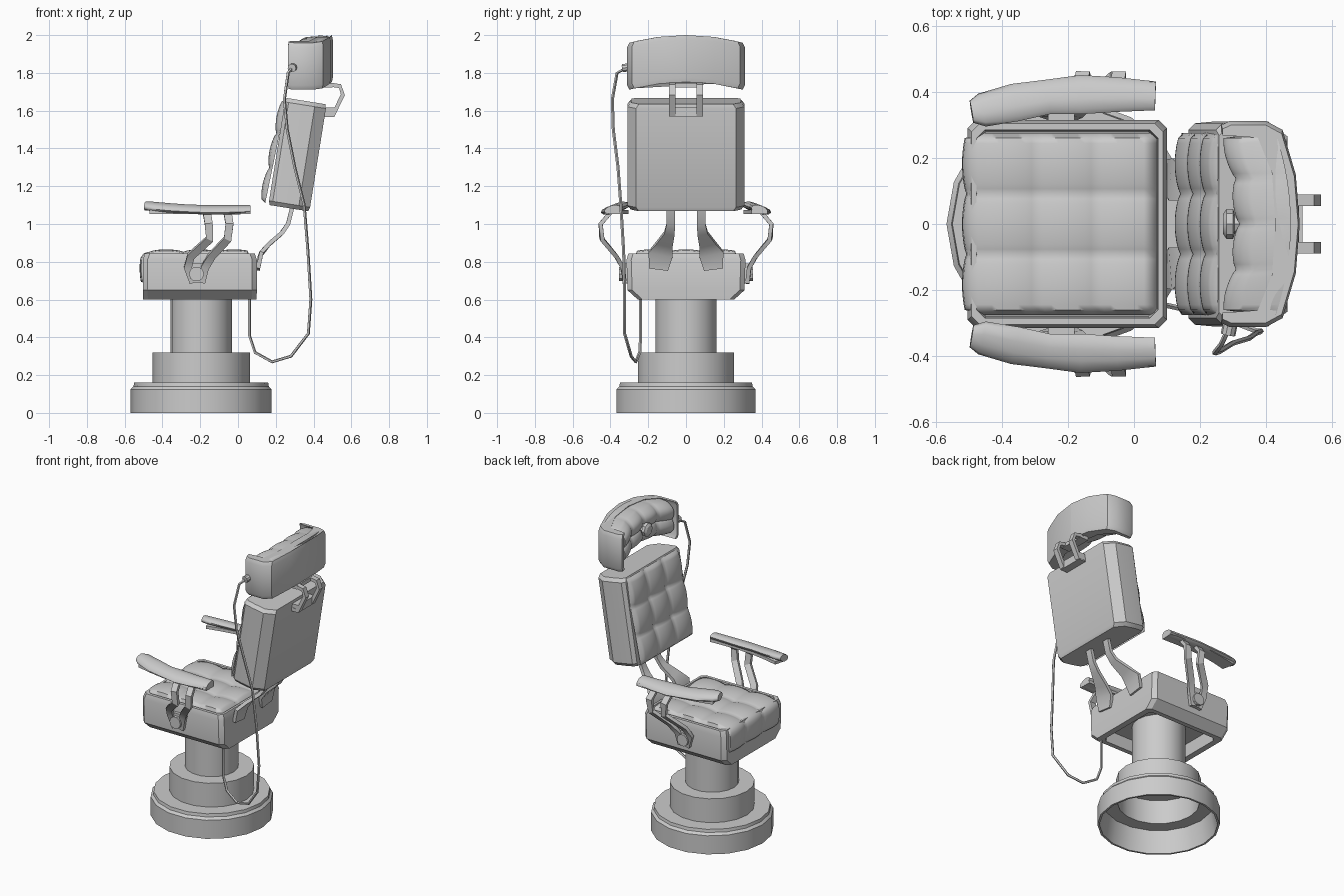
import bpy, bmesh
from math import sin, cos, pi, radians
from mathutils import Vector

cube = bpy.data.objects.get("Cube")
if cube:
    bpy.data.objects.remove(cube)

grey = bpy.data.materials.new("plain_grey")
grey.use_nodes = True
COLOUR = (0.6, 0.6, 0.6, 1)
grey.diffuse_color = COLOUR
grey.node_tree.nodes["Principled BSDF"].inputs["Base Color"].default_value = COLOUR


def finish(name, bm, angle=30):
    bmesh.ops.recalc_face_normals(bm, faces=bm.faces)
    mesh = bpy.data.meshes.new(name)
    bm.to_mesh(mesh)
    bm.free()
    mesh.materials.append(grey)
    obj = bpy.data.objects.new(name, mesh)
    bpy.context.collection.objects.link(obj)
    bpy.ops.object.select_all(action="DESELECT")
    obj.select_set(True)
    bpy.context.view_layer.objects.active = obj
    bpy.ops.object.shade_smooth_by_angle(angle=radians(angle))
    return obj


def loft(name, rings, angle=30):
    """Skin a row of equal rings and cap both ends."""
    bm = bmesh.new()
    rows = [[bm.verts.new(p) for p in ring] for ring in rings]
    n = len(rows[0])
    for a, b in zip(rows, rows[1:]):
        for i in range(n):
            j = (i + 1) % n
            bm.faces.new((a[i], a[j], b[j], b[i]))
    bm.faces.new(rows[0])
    bm.faces.new(rows[-1])
    return finish(name, bm, angle)


def disc(r, z, sides, cx):
    return [(cx + r * cos(2 * pi * i / sides), r * sin(2 * pi * i / sides), z) for i in range(sides)]


def chamfered(cx, hx, hy, z, c=0.025):
    quarter = [(hx, hy - c), (hx - c, hy)]
    pts = quarter + [(-x, y) for x, y in reversed(quarter)]
    pts += [(-x, -y) for x, y in pts]
    return [(cx + x, y, z) for x, y in pts]


SQUARE = [(-.5, -.5), (.5, -.5), (.5, .5), (-.5, .5)]
OVAL = [(cos(pi * i / 5) / 2, sin(pi * i / 5) / 2) for i in range(10)]


def sweep(name, path, widths, thick, across, section=SQUARE, angle=30):
    """Run a section along a path; its width lies along the given axis."""
    pts = [Vector(p) for p in path]
    rings = []
    for i, p in enumerate(pts):
        t = (pts[min(i + 1, len(pts) - 1)] - pts[max(i - 1, 0)]).normalized()
        n = t.cross(across).normalized()
        w = n.cross(t)
        size = widths[i] if isinstance(widths, list) else widths
        rings.append([p + w * a * size + n * b * thick for a, b in section])
    return loft(name, rings, angle)


def cushion(name, place, rows, cols, amp, sink, steps=36):
    """Tufted pad: place(u, v, puff) gives each point; the rim sinks back."""
    bm = bmesh.new()

    def puff(u, v):
        if min(u, v) <= 0 or max(u, v) >= 1:
            return -sink
        return amp * (abs(sin(pi * rows * u)) ** .7 + abs(sin(pi * cols * v)) ** .7) / 2

    grid = [[bm.verts.new(place(i / steps, j / steps, puff(i / steps, j / steps)))
             for j in range(steps + 1)] for i in range(steps + 1)]
    for i in range(steps):
        for j in range(steps):
            bm.faces.new((grid[i][j], grid[i + 1][j], grid[i + 1][j + 1], grid[i][j + 1]))
    bmesh.ops.holes_fill(bm, edges=[e for e in bm.edges if e.is_boundary], sides=0)
    return finish(name, bm, 60)


X, Y = Vector((1, 0, 0)), Vector((0, 1, 0))
MID = -0.195

# Pedestal: hollow foot and collar, then the column
profile = [(.15, .31), (.25, .31), (.25, .15), (.335, .15), (.35, .06), (.36, 0), (.373, 0),
           (.373, .125), (.358, .14), (.355, .16), (.258, .16), (.258, .32), (.163, .32), (.163, .7)]
loft("pedestal", [disc(r, z, 18, MID) for r, z in profile])

# Seat tray with a hollow underside and raised rim
tray = [(.25, .22, .68), (.26, .225, .6), (.3, .255, .6), (.302, .31, .65), (.302, .315, .81),
        (.29, .305, .845), (.275, .285, .845), (.27, .28, .80)]
loft("seat_tray", [chamfered(-.202, hx, hy, z) for hx, hy, z in tray])


def seat_point(u, v, puff):
    # flat top, rounded front edge, then straight down over the tray
    s = .72 * u
    turn = max(0, min((s - .535) / .05, 1)) * pi / 2
    r = .03 + puff
    x = .07 - min(s, .535) - r * sin(turn)
    z = .81 + r * cos(turn) - max(0, s - .585)
    return x, (v - .5) * .55, z


cushion("seat_cushion", seat_point, 4, 3, .026, .03)

# Backrest shell and cushion, built upright then reclined
half = [(-.105, .285), (-.085, .305), (-.03, .31), (.055, .31), (.115, .265)]
outline = half + [(x, -y) for x, y in reversed(half)]
levels = [(.94, -.287), (1, -.265), (1, .265), (.94, .287)]
shell = loft("backrest_shell", [[(x * s, y * s, h) for x, y in outline] for s, h in levels])
pad = cushion("backrest_cushion",
              lambda u, v, p: (-.098 - .025 * (1 - u) - p, (v - .5) * .55, (u - .5) * .56),
              3, 3, .034, 0)
for part in (shell, pad):
    part.location = (.31, 0, 1.368)
    part.rotation_euler.y = radians(9.1)


# Headrest: thin wrapped shell, deep tufted pad and centre button
def arch(y):
    return .04 * (1 - (y / .31) ** 2)


half = [(.43, .001), (.42, .16), (.375, .272), (.264, .28), (.264, .30), (.29, .312),
        (.40, .312), (.45, .285), (.49, .15), (.502, .001)]
outline = half + [(x, -y) for x, y in reversed(half)]
levels = [(.96, 1.712), (1, 1.735), (1, 1.935), (.96, 1.96)]
loft("headrest_shell", [[(.38 + (x - .38) * s, y * s, z + arch(y)) for x, y in outline]
                        for s, z in levels])


def head_point(u, v, puff):
    y = (v - .5) * .55
    crown = .06 * (2 * u - 1) ** 4
    return .335 - .6 * y * y + crown - puff, y, 1.722 + .235 * u + arch(y)


cushion("headrest_cushion", head_point, 2, 4, .035, .08)
button = loft("headrest_button", [disc(r, z, 8, 0) for r, z in
                                  [(.03, 0), (.03, .03), (.045, .035), (.045, .055), (.03, .065)]])
button.rotation_euler.y = radians(-90)
button.location = (.335, 0, 1.88)

# Headrest bracket
hook = [(.44, 1.745), (.54, 1.73), (.555, 1.685), (.505, 1.58), (.44, 1.585)]
for side, s in (("left", 1), ("right", -1)):
    sweep(side + "_headrest_hook", [(x, s * .072, z) for x, z in hook], .035, .022, Y)
sweep("hook_crossbar", [(.47, -.09, 1.735), (.47, .09, 1.735)], .06, .025, X)
sweep("hook_anchor", [(.48, -.088, 1.592), (.48, .088, 1.592)], .06, .05, X)

# Parts in pairs
spine = [(.29, .08, 1.1), (.265, .08, 1.0), (.23, .088, .95), (.16, .115, .89),
         (.12, .135, .84), (.105, .145, .76)]
pad_path = [(-.492, .34), (-.46, .345), (-.36, .368), (-.26, .385), (-.16, .392), (-.05, .392), (.065, .388)]
pad_width = [.07, .105, .118, .108, .122, .108, .09]
prongs = {"front": [-.165, -.155, -.15, -.25, -.265, -.235],
          "rear": [-.055, -.045, -.055, -.14, -.175, -.195]}
prong_yz = [(.4, 1.06), (.452, 1.0), (.445, .92), (.37, .83), (.335, .77), (.325, .69)]
for side, s in (("left", 1), ("right", -1)):
    sweep(side + "_back_support", [(x, s * y, z) for x, y, z in spine],
          [.045, .045, .055, .09, .13, .1], .022, Y)
    # Armrest: pad, base plate, forked support and pivot
    sweep(side + "_armrest_pad", [(x, s * y, 1.096 - .02 * (y - .34) / .05) for x, y in pad_path],
          pad_width, .045, Vector((0, 1, -.25 * s)), OVAL, 60)
    sweep(side + "_armrest_plate", [(x, s * y, 1.064) for x, y in pad_path[1:]], .085, .02, Y)
    for label, xs in prongs.items():
        sweep(f"{side}_{label}_arm_prong", [(x, s * y, z) for x, (y, z) in zip(xs, prong_yz)],
              .042, .022, X)
    sweep(side + "_arm_mount", [(-.22, s * .322, .79), (-.22, s * .322, .69)], .08, .025, X)
    sweep(side + "_arm_pivot", [(-.22, s * .30, .735), (-.22, s * .355, .735)], .08, .08, X, OVAL)

# Hanging cable and its plug
cable = [(.29, -.31, 1.83), (.265, -.365, 1.8), (.245, -.39, 1.66), (.26, -.385, 1.5),
         (.3, -.36, 1.3), (.35, -.345, 1.1), (.37, -.33, .85), (.385, -.325, .6),
         (.372, -.325, .42), (.28, -.29, .3), (.18, -.265, .27), (.09, -.245, .32),
         (.06, -.24, .41), (.06, -.24, .64)]
sweep("cable", cable, .017, .017, Vector((.3, 1, .1)), OVAL[::2], 60)
sweep("cable_plug", [(.292, -.30, 1.83), (.285, -.335, 1.825)], .045, .045, X, OVAL)
